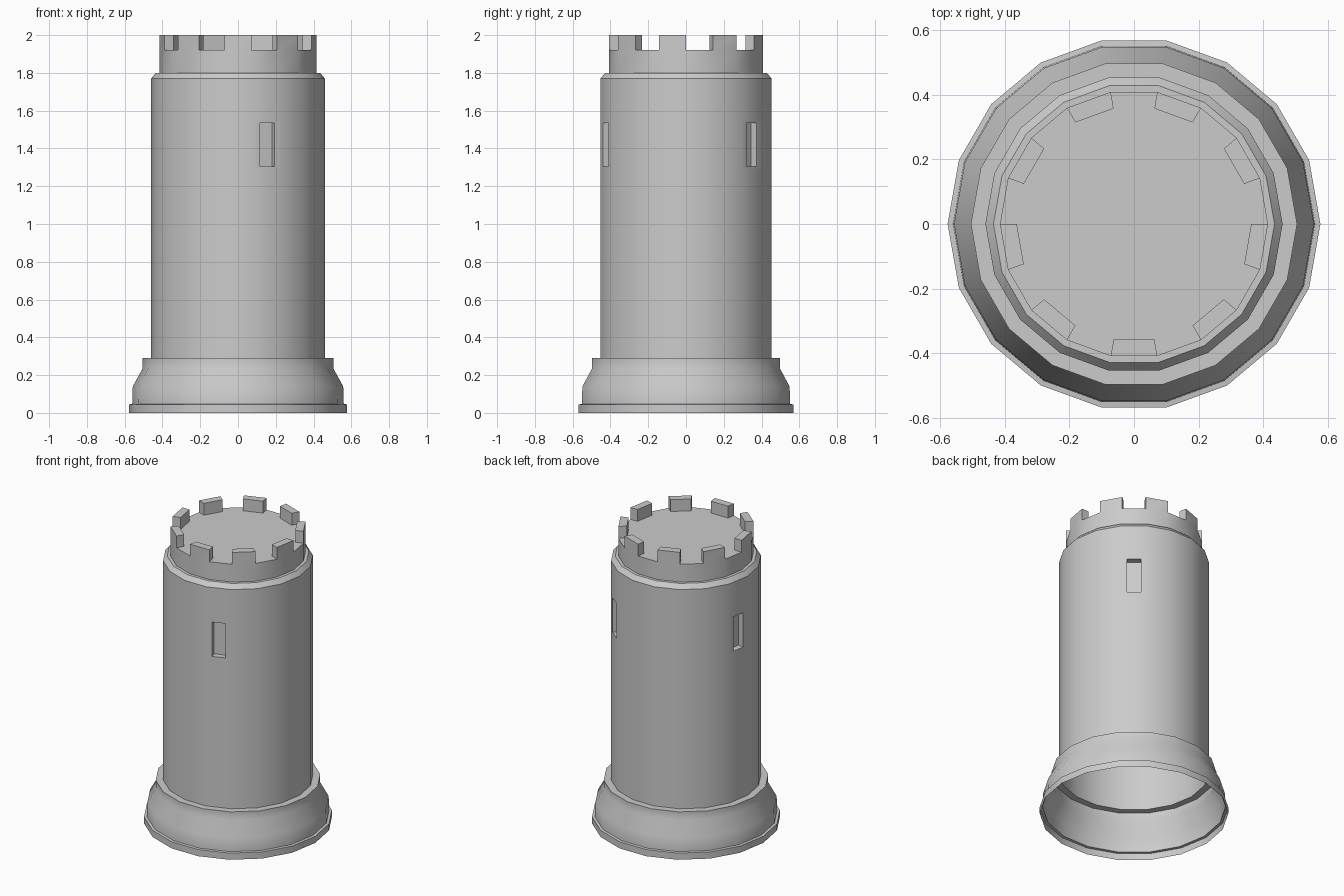
import bpy, bmesh
from math import cos, sin, pi, radians
from mathutils import Vector

if "Cube" in bpy.data.objects:
    bpy.data.objects.remove(bpy.data.objects["Cube"])

SIDES = 18


def lathe(profile):
    """Spin (radius, z) points, bottom to top, into an open shell; radius 0 makes a fan."""
    bm = bmesh.new()
    rings, bands = [], []
    for r, z in profile:
        if r == 0:
            rings.append([bm.verts.new((0, 0, z))] * SIDES)
        else:
            rings.append([bm.verts.new((r * cos(2 * pi * k / SIDES), r * sin(2 * pi * k / SIDES), z))
                          for k in range(SIDES)])
    for (r, _), a, b in zip(profile[1:], rings, rings[1:]):
        band = []
        for k in range(SIDES):
            n = (k + 1) % SIDES
            band.append(bm.faces.new((a[k], a[n], b[k]) if r == 0 else (a[k], a[n], b[n], b[k])))
        bands.append(band)
    bm.normal_update()
    return bm, bands


def finish(name, bm):
    mesh = bpy.data.meshes.new(name)
    bm.to_mesh(mesh)
    bm.free()
    obj = bpy.data.objects.new(name, mesh)
    bpy.context.collection.objects.link(obj)
    bpy.ops.object.select_all(action='DESELECT')
    obj.select_set(True)
    bpy.context.view_layer.objects.active = obj
    bpy.ops.object.shade_smooth_by_angle(angle=radians(35))


# Flared foot, open underneath
bm, _ = lathe([(0.577, 0), (0.577, 0.045), (0.56, 0.047), (0.557, 0.14),
               (0.505, 0.235), (0.505, 0.29), (0.46, 0.29)])
finish("tower_base", bm)

# Round wall with three recessed window slits
bm, bands = lathe([(0.46, 0.29), (0.46, 1.29), (0.46, 1.55), (0.46, 1.77),
                   (0.435, 1.8), (0.415, 1.8)])
for k in (2, 8, 14):
    face = bands[1][k]
    bmesh.ops.inset_individual(bm, faces=[face], thickness=0.02)
    angle = 2 * pi * (k + 0.5) / SIDES
    side = Vector((-sin(angle), cos(angle), 0))
    for v in face.verts:
        v.co -= side * v.co.dot(side) * 0.36
    bm.normal_update()
    bmesh.ops.inset_individual(bm, faces=[face], thickness=0, depth=-0.04)
finish("tower_wall", bm)

# Crown with floor; every other rim segment rises into a merlon
bm, bands = lathe([(0.415, 1.8), (0.415, 1.92), (0.363, 1.92), (0, 1.92)])
bmesh.ops.inset_individual(bm, faces=bands[1][1::2], thickness=0, depth=0.08)
finish("battlements", bm)
